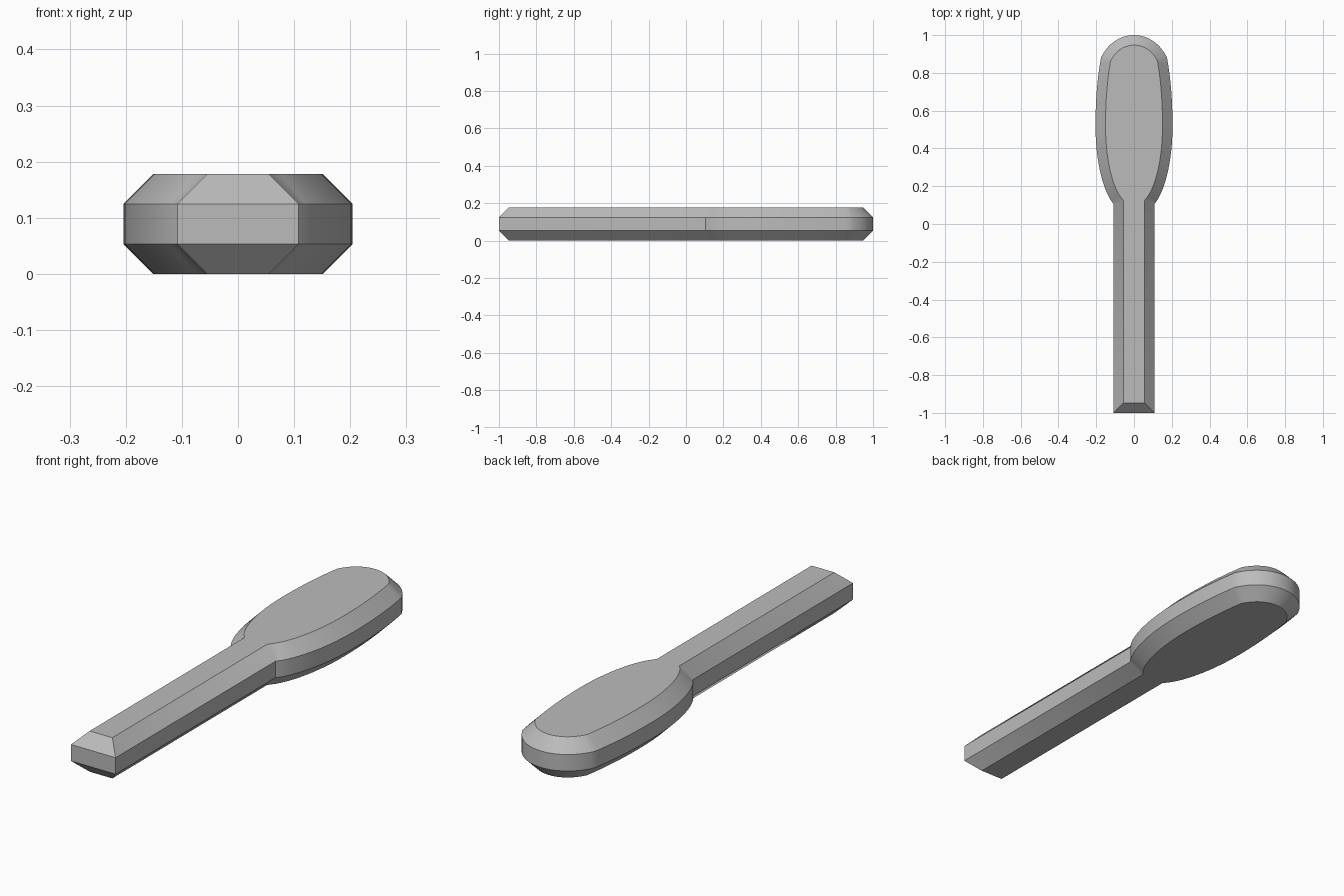
import bpy
import bmesh
import math
from mathutils import Vector
from mathutils.geometry import interpolate_bezier

cube = bpy.data.objects.get("Cube")
if cube:
    bpy.data.objects.remove(cube, do_unlink=True)

STEPS = 14
BEVEL = 0.053
HEIGHT = 0.178

grey = bpy.data.materials.new("plain grey")
grey.use_nodes = True
colour = (0.5, 0.5, 0.5, 1)
grey.diffuse_color = colour
grey.node_tree.nodes["Principled BSDF"].inputs["Base Color"].default_value = colour

# Half outline: straight handle, then curved blade side, upper side and tip
curves = [
    [(0.108, 0.105), (0.163, 0.17), (0.204, 0.33), (0.204, 0.52)],
    [(0.204, 0.52), (0.204, 0.66), (0.193, 0.78), (0.175, 0.88)],
    [(0.175, 0.88), (0.14, 0.955), (0.075, 1.0), (0.0, 1.0)],
]
half = [Vector((0.108, -1.0))]
for c in curves:
    pts = interpolate_bezier(*[Vector(p) for p in c], STEPS)
    half += [Vector((p[0], p[1])) for p in pts[:-1]]
outline = half + [Vector((0, 1))] + [Vector((-p.x, p.y)) for p in reversed(half)]


def inset(points, distance):
    """Offset a counter-clockwise outline inwards with mitred corners."""
    result = []
    for i, p in enumerate(points):
        a = (p - points[i - 1]).normalized()
        b = (points[(i + 1) % len(points)] - p).normalized()
        na, nb = Vector((-a.y, a.x)), Vector((-b.y, b.x))
        result.append(p + (na + nb) * distance / (1 + na.dot(nb)))
    return result


# Paddle body: stacked outlines with chamfered top and bottom rims
inner = inset(outline, BEVEL)
layers = [(inner, 0), (outline, BEVEL), (outline, HEIGHT - BEVEL), (inner, HEIGHT)]
bm = bmesh.new()
rings = [[bm.verts.new((p.x, p.y, z)) for p in pts] for pts, z in layers]
count = len(outline)
for low, high in zip(rings, rings[1:]):
    for i in range(count):
        j = (i + 1) % count
        bm.faces.new((low[i], low[j], high[j], high[i]))
bm.faces.new(rings[-1])
bm.faces.new(rings[0][::-1])
bmesh.ops.recalc_face_normals(bm, faces=bm.faces)

mesh = bpy.data.meshes.new("paddle_body")
bm.to_mesh(mesh)
bm.free()
mesh.materials.append(grey)
body = bpy.data.objects.new("paddle_body", mesh)
bpy.context.collection.objects.link(body)

# Smooth along the curved sides, sharp at the chamfers
bpy.ops.object.select_all(action="DESELECT")
body.select_set(True)
bpy.context.view_layer.objects.active = body
bpy.ops.object.shade_smooth_by_angle(angle=math.radians(30))
